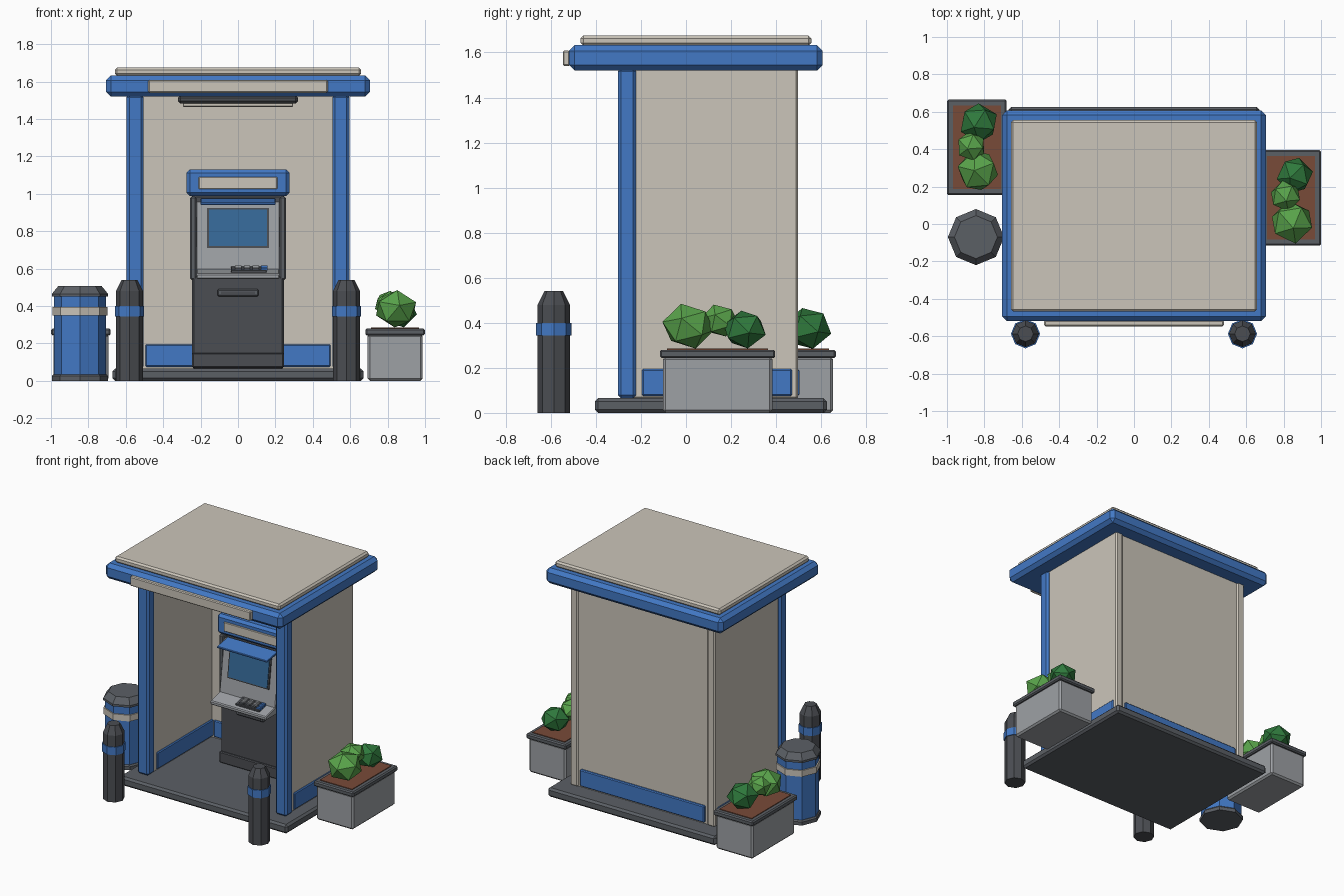
import bpy, bmesh, math, random
from mathutils import Euler

random.seed(4)
cube = bpy.data.objects.get("Cube")
if cube:
    bpy.data.objects.remove(cube, do_unlink=True)


def material(name, *rgb):
    m = bpy.data.materials.new(name)
    m.use_nodes = True
    m.diffuse_color = (*rgb, 1)
    m.node_tree.nodes["Principled BSDF"].inputs["Base Color"].default_value = (*rgb, 1)
    return m


BEIGE = material("warm_beige", .60, .56, .49)
BLUE = material("bright_blue", .055, .19, .56)
CHARCOAL = material("charcoal", .07, .075, .085)
GREY = material("slate_grey", .105, .115, .13)
SILVER = material("light_grey", .34, .355, .375)
SCREEN = material("screen_blue", .036, .14, .31)
SOIL = material("soil_brown", .19, .07, .04)
LEAF = material("leaf_green", .10, .37, .07)
DARK_LEAF = material("dark_leaf_green", .028, .19, .045)


def finish(name, bm, mat, bevel=0):
    bmesh.ops.recalc_face_normals(bm, faces=bm.faces)
    mesh = bpy.data.meshes.new(name)
    bm.to_mesh(mesh)
    bm.free()
    mesh.materials.append(mat)
    ob = bpy.data.objects.new(name, mesh)
    bpy.context.collection.objects.link(ob)
    if bevel:
        mod = ob.modifiers.new("Bevel", "BEVEL")
        mod.width, mod.segments = bevel, 1
    return ob


def box(name, mat, x, y, z, bevel=.006):
    """Box from (low, high) ranges on each axis."""
    bm = bmesh.new()
    bmesh.ops.create_cube(bm, size=1)
    for v in bm.verts:
        v.co = [(lo + hi) / 2 + c * (hi - lo) for c, (lo, hi) in zip(v.co, (x, y, z))]
    return finish(name, bm, mat, bevel)


def wide(name, mat, half, y, z, bevel=.006):
    return box(name, mat, (-half, half), y, z, bevel)


def prism(name, mat, half, profile, bevel=.004):
    """Side profile of (y, z) points extruded across x."""
    bm = bmesh.new()
    face = bm.faces.new([bm.verts.new((-half, y, z)) for y, z in profile])
    ext = bmesh.ops.extrude_face_region(bm, geom=[face])
    bmesh.ops.translate(bm, vec=(2 * half, 0, 0),
                        verts=[g for g in ext["geom"] if isinstance(g, bmesh.types.BMVert)])
    return finish(name, bm, mat, bevel)


def turned(name, mat, x, y, rings, sides=8):
    """Faceted column from (radius, height) rings."""
    bm = bmesh.new()
    loops = [[bm.verts.new((x + r * math.cos(math.tau * i / sides),
                            y + r * math.sin(math.tau * i / sides), z))
              for i in range(sides)] for r, z in rings]
    for a, b in zip(loops, loops[1:]):
        for i in range(sides):
            j = (i + 1) % sides
            bm.faces.new((a[i], a[j], b[j], b[i]))
    bm.faces.new(loops[0])
    bm.faces.new(loops[-1])
    return finish(name, bm, mat)


def bush(name, mat, x, y, z, r):
    bm = bmesh.new()
    bmesh.ops.create_icosphere(bm, subdivisions=1, radius=r)
    bmesh.ops.rotate(bm, verts=bm.verts,
                     matrix=Euler([random.uniform(-.3, .3), random.uniform(-.3, .3),
                                   random.uniform(0, 6)]).to_matrix())
    for v in bm.verts:
        v.co = (v.co.x + x, v.co.y + y, v.co.z * .88 + z)
    return finish(name, bm, mat)


# Kiosk shell
wide("floor_slab", GREY, .67, (-.404, .625), (0, .065), .014)
wide("back_wall", BEIGE, .52, (.44, .487), (.06, 1.53), 0)
wide("back_kick_plate", BLUE, .495, (.428, .503), (.075, .195))
for side, s in (("left", 1), ("right", -1)):
    def across(a, b):
        return sorted((s * a, s * b))
    box(side + "_wall", BEIGE, across(.515, .577), (-.24, .498), (.06, 1.53), .01)
    box(side + "_kick_plate", BLUE, across(.505, .587), (-.195, .47), (.075, .195))
    box(side + "_front_pillar", BLUE, across(.505, .595), (-.302, -.222), (.065, 1.53), .014)

# Roof, sign plate and ceiling lamp
wide("roof", BLUE, .705, (-.519, .607), (1.52, 1.632), .025)
wide("roof_cap", BEIGE, .658, (-.468, .556), (1.63, 1.675), .012)
wide("roof_sign_plate", BEIGE, .48, (-.547, -.515), (1.54, 1.608))
wide("lamp_housing", CHARCOAL, .32, (-.17, -.05), (1.483, 1.525), .012)
wide("lamp_diffuser", BEIGE, .295, (-.15, -.07), (1.465, 1.486), .004)

# Cash machine cabinet
wide("machine_lower_body", CHARCOAL, .245, (.15, .445), (.065, .56), .01)
wide("machine_plinth", CHARCOAL, .245, (.135, .43), (.07, .15))
wide("machine_upper_body", CHARCOAL, .25, (.19, .445), (.54, .99), .008)
for s in (-1, 1):
    box("machine_cheek", GREY, sorted((s * .222, s * .257)), (.15, .44), (.54, .985), .008)
prism("machine_fascia", SILVER, .222, [(.105, .59), (.155, .96), (.22, .96), (.22, .59)])
wide("machine_header", BLUE, .275, (.145, .445), (.988, 1.13), .018)
wide("header_panel", BEIGE, .21, (.135, .16), (1.025, 1.09), .003)
prism("screen_visor", BLUE, .2, [(.045, .94), (.045, .953), (.17, .975), (.17, .96)], .003)


def fascia_y(z):
    return .105 + (z - .59) * .05 / .37


# Screen with its frame, following the slope of the fascia
for name, mat, half, low, high, out in (("screen_frame", CHARCOAL, .165, .71, .925, .008),
                                        ("screen", SCREEN, .155, .72, .915, .013)):
    prism(name, mat, half, [(fascia_y(low) - out, low), (fascia_y(high) - out, high),
                            (fascia_y(high) + .01, high), (fascia_y(low) + .01, low)], 0)

# Sloping shelf with keypad, and the slot below
prism("keypad_shelf", SILVER, .222, [(0, .545), (0, .572), (.16, .612), (.16, .545)], .006)
prism("keypad_base", CHARCOAL, .095,
      [(.025, .578), (.025, .592), (.105, .612), (.105, .598)], .002).location.x = .058
for col in range(4):
    for row in range(3):
        x, y = -.015 + .046 * col, .032 + .024 * row
        z = .592 + (y - .025) * .25
        box("keypad_key", BLUE if col == 3 else SILVER if row else GREY,
            (x, x + .034), (y, y + .017), (z - .004, z + .01), 0)
wide("slot_surround", GREY, .11, (.132, .16), (.452, .49))
wide("slot_opening", CHARCOAL, .09, (.128, .14), (.464, .478), 0)

# Bollards
for s in (-1, 1):
    turned("bollard", CHARCOAL, s * .58, -.587, [(.072, 0), (.072, .48), (.042, .54)])
    turned("bollard_band", BLUE, s * .58, -.587, [(.078, .343), (.078, .4)])

# Litter bin
bx, by = -.845, -.07
turned("bin_base", GREY, bx, by, [(.15, 0), (.15, .025), (.142, .035)])
turned("bin_body", BLUE, bx, by, [(.139, .03), (.139, .46)])
turned("bin_band", BEIGE, bx, by, [(.148, .35), (.148, .395)])
turned("bin_lid", GREY, bx, by, [(.15, .45), (.15, .465), (.115, .508)])

# Planters: each bush is colour, offset across, offset along, height, radius
planters = {
    "left": (.84, .14, [(LEAF, .005, -.13, .385, .118), (LEAF, -.03, .01, .41, .085),
                        (DARK_LEAF, .02, .12, .37, .1)]),
    "right": (-.84, .41, [(LEAF, .005, -.125, .375, .115), (LEAF, -.03, .005, .41, .082),
                          (DARK_LEAF, .01, .13, .375, .108)]),
}
for side, (cx, cy, bushes) in planters.items():
    def tub(part, mat, hx, hy, z, bevel):
        box(side + part, mat, (cx - hx, cx + hx), (cy - hy, cy + hy), z, bevel)
    tub("_planter_tub", SILVER, .147, .243, (0, .25), .012)
    tub("_planter_rim", GREY, .159, .256, (.243, .28), .008)
    tub("_planter_soil", SOIL, .128, .224, (.26, .285), 0)
    for mat, dx, dy, z, r in bushes:
        bush(side + "_planter_bush", mat, cx + dx, cy + dy, z, r)
